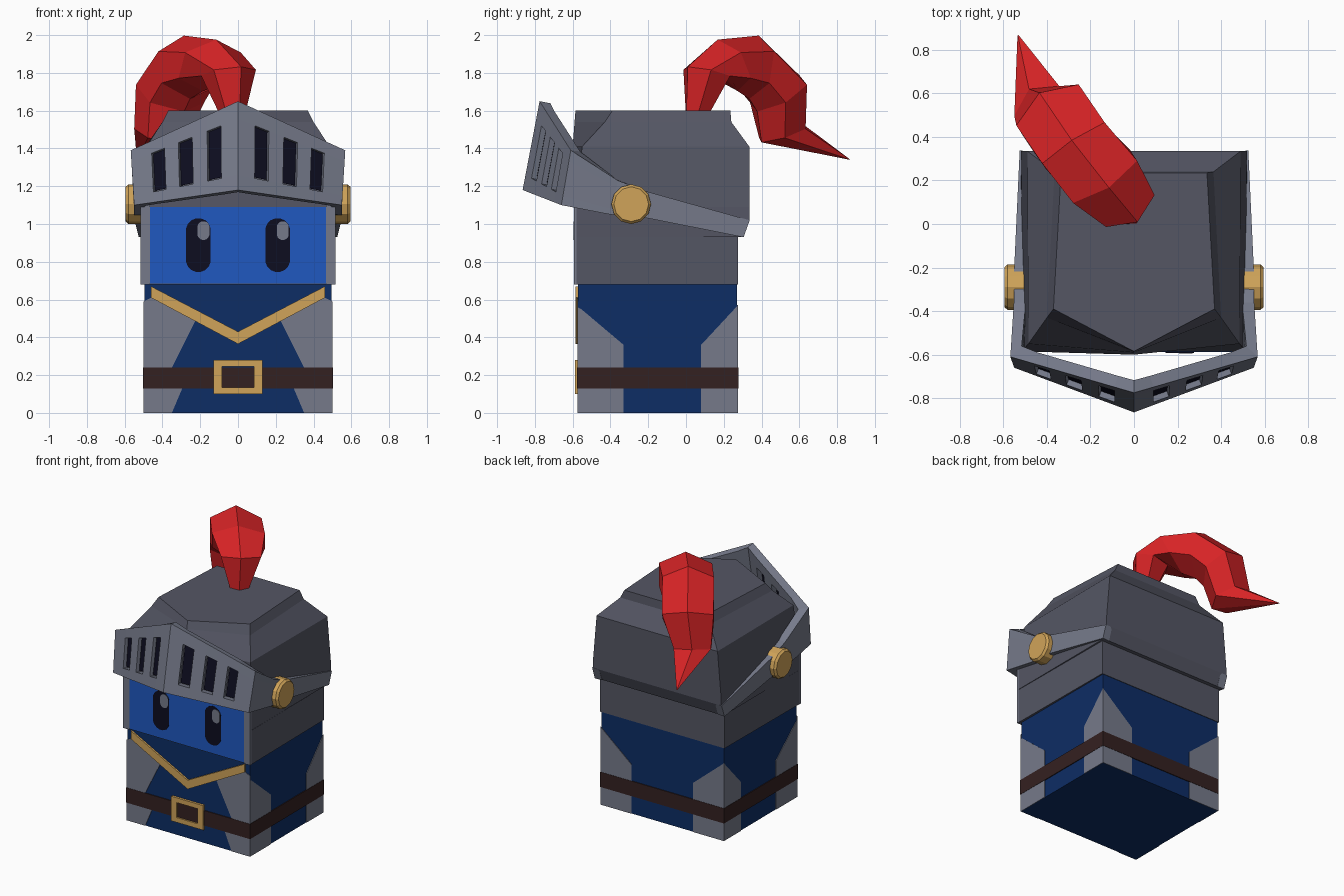
import bpy, bmesh, math
from mathutils import Vector

if "Cube" in bpy.data.objects:
    bpy.data.objects.remove(bpy.data.objects["Cube"])


def material(name, r, g, b):
    m = bpy.data.materials.new(name)
    m.diffuse_color = (r, g, b, 1)
    m.use_nodes = True
    m.node_tree.nodes["Principled BSDF"].inputs["Base Color"].default_value = m.diffuse_color
    return m


STEEL = material("light steel", .18, .195, .255)
DARK = material("dark steel", .089, .093, .127)
GOLD = material("gold", .63, .37, .10)
FACE = material("bright blue", .014, .098, .53)
CLOTH = material("navy cloth", .004, .026, .13)
BROWN = material("brown leather", .034, .015, .015)
RED = material("red plume", .68, .017, .019)
BLACK = material("eye black", .004, .004, .014)


def make(name, verts, faces, mat, fix=True):
    me = bpy.data.meshes.new(name)
    me.from_pydata([tuple(v) for v in verts], [], faces)
    me.materials.append(mat)
    if fix:
        bm = bmesh.new()
        bm.from_mesh(me)
        bmesh.ops.recalc_face_normals(bm, faces=bm.faces)
        bm.to_mesh(me)
        bm.free()
    ob = bpy.data.objects.new(name, me)
    bpy.context.collection.objects.link(ob)
    return ob


def loft(name, rings, mat):
    """Closed skin over rings with equal point counts, with end caps."""
    n, verts = len(rings[0]), [p for r in rings for p in r]
    faces = [list(range(n)), list(range(len(verts) - n, len(verts)))]
    for i in range(len(rings) - 1):
        for j in range(n):
            k = (j + 1) % n
            faces.append([i * n + j, i * n + k, i * n + n + k, i * n + n + j])
    return make(name, verts, faces, mat)


def box(name, x0, x1, y0, y1, z0, z1, mat):
    ring = lambda z: [(x0, y0, z), (x1, y0, z), (x1, y1, z), (x0, y1, z)]
    return loft(name, [ring(z0), ring(z1)], mat)


def plate(name, axis, at, depth, pts, mat):
    """Flat outline (u, z) on a wall, from 'at' to 'at + depth' along the axis."""
    def put(d):
        return [(u, d, z) if axis == 'y' else (d, u, z) for u, z in pts]
    return loft(name, [put(at), put(at + depth)], mat)


def mirrored(pts):
    return [(-u, z) for u, z in pts]


# Body, belt and buckle
box("body", -.496, .496, -.571, .271, 0, .70, CLOTH)
box("belt", -.502, .502, -.577, .277, .13, .24, BROWN)
for nm, x0, x1, z0, z1 in (("left", -.13, -.085, .10, .28), ("right", .085, .13, .10, .28),
                           ("bottom", -.085, .085, .10, .135), ("top", -.085, .085, .245, .28)):
    box("buckle_" + nm, x0, x1, -.588, -.57, z0, z1, GOLD)

# Armour plates at the corners of the body
front = [(.5, 0), (.35, 0), (.295, .13), (.35, .24), (.22, .5), (.46, .61), (.5, .59)]
back = [(.5, 0), (.25, 0), (.25, .36), (.5, .57)]
side_front = [(-.575, 0), (-.33, 0), (-.33, .36), (-.555, .55), (-.575, .56)]
side_back = [(.275, 0), (.08, 0), (.08, .36), (.275, .57)]
for s, nm in ((1, "right"), (-1, "left")):
    flip = (lambda p: p) if s > 0 else mirrored
    plate("front_plate_" + nm, 'y', -.571, -.004, flip(front), STEEL)
    plate("back_plate_" + nm, 'y', .271, .004, flip(back), STEEL)
    plate("side_front_plate_" + nm, 'x', s * .496, s * .004, side_front, STEEL)
    plate("side_back_plate_" + nm, 'x', s * .496, s * .004, side_back, STEEL)

# Gold V collar
plate("collar", 'y', -.57, -.014, [(-.46, .67), (-.46, .61), (0, .365), (.46, .61),
                                   (.46, .67), (0, .43)], GOLD)


# Helmet shell: z, front centre y, front corner x/y, back corner x/y
def helm_ring(z, fc, fx, fy, bx, by):
    return [(0, fc, z), (fx, fy, z), (bx, by, z), (-bx, by, z), (-fx, fy, z)]


loft("helmet", [helm_ring(*r) for r in (
    (.68, -.585, .513, -.585, .505, .275),
    (.93, -.585, .513, -.585, .505, .275),
    (.932, -.585, .514, -.585, .515, .30),
    (1.02, -.585, .514, -.585, .52, .335),
    (1.09, -.585, .514, -.585, .518, .335),
    (1.41, -.60, .485, -.55, .49, .335),
    (1.54, -.59, .40, -.43, .365, .24),
    (1.60, -.585, .37, -.39, .335, .235))], DARK)

# Face, cheek strips and eyes
plate("face", 'y', -.58, -.009, [(-.465, .685), (.465, .685), (.465, 1.09), (-.465, 1.09)], FACE)
for s, nm in ((1, "right"), (-1, "left")):
    plate("cheek_" + nm, 'y', -.58, -.014, [(s * .465, .68), (s * .515, .68),
                                            (s * .515, 1.1), (s * .465, 1.1)], STEEL)


def oval(cx, cz, r, half):
    """Upright pill outline."""
    pts = []
    for k in range(16):
        a = math.pi * (k + .5) / 8
        lift = math.copysign(half - r, math.sin(a))
        pts.append((cx + r * math.cos(a), cz + lift + r * math.sin(a)))
    return pts


for s, nm in ((1, "right"), (-1, "left")):
    plate("eye_" + nm, 'y', -.588, -.004, oval(s * .21, .888, .066, .143), BLACK)
    plate("eye_glint_" + nm, 'y', -.591, -.004, oval(s * .21 + .027, .965, .032, .05), STEEL)

# Visor: columns from the left arm round the front to the right arm
B0, T0 = Vector((0, -.865, 1.18)), Vector((0, -.775, 1.65))
B1, T1 = Vector((.55, -.66, 1.10)), Vector((.568, -.61, 1.39))
ARM = [((.55, -.40, 1.05), (.552, -.36, 1.23)), ((.55, -.2, 1.03), (.55, -.2, 1.17)),
       ((.525, .305, .93), (.525, .337, 1.02))]
CUTS = [0, .16, .29, .43, .56, .69, .81, 1]
right = [(B0.lerp(B1, u), T0.lerp(T1, u)) for u in CUTS]
right += [(Vector(b), Vector(t)) for b, t in ARM]
mir = lambda v: Vector((-v.x, v.y, v.z))
columns = [(mir(b), mir(t)) for b, t in right[:0:-1]] + right
verts = [b.lerp(t, v) for b, t in columns for v in (0, .17, .8, 1)]
solid, slots = [], []
centre = len(right) - 1
for i in range(len(columns) - 1):
    step = i - centre if i >= centre else centre - 1 - i
    for j in range(3):
        quad = [i * 4 + j, i * 4 + 4 + j, i * 4 + 5 + j, i * 4 + 1 + j]
        (slots if j == 1 and step in (1, 3, 5) else solid).append(quad)
visor = make("visor", verts, solid, STEEL, fix=False)
mod = visor.modifiers.new("thickness", 'SOLIDIFY')
mod.thickness, mod.offset, mod.use_even_offset = .055, -1, True
# Dark backs of the visor slots
back_verts = [v + Vector((0, .028, .004)) for v in verts]
slot_back = make("visor_slots", back_verts, slots, BLACK, fix=False)
bm = bmesh.new()
bm.from_mesh(slot_back.data)
bmesh.ops.delete(bm, geom=[v for v in bm.verts if not v.link_faces], context='VERTS')
bm.to_mesh(slot_back.data)
bm.free()

# Hinge bolts
for s, nm in ((1, "right"), (-1, "left")):
    rings = []
    for x, r in ((.48, .105), (.58, .105), (.595, .092)):
        rings.append([(s * x, -.29 + r * math.cos(k * math.pi / 6),
                       1.105 + r * math.sin(k * math.pi / 6)) for k in range(12)])
    loft("hinge_" + nm, rings, GOLD)

# Plume: centre, half width, half depth, angle of the outer side
H, W, Z = Vector((-.55, .835, 0)), Vector((.835, .55, 0)), Vector((0, 0, 1))
rings = []
for c, w, d, deg in (((-.03, .06, 1.58), .06, .07, 180),
                     ((-.05, .11, 1.80), .14, .125, 165),
                     ((-.15, .22, 1.84), .185, .15, 115),
                     ((-.27, .36, 1.83), .18, .17, 80),
                     ((-.36, .49, 1.69), .18, .165, 35),
                     ((-.41, .51, 1.48), .13, .14, 20),
                     ((-.532, .865, 1.342), .003, .003, 20)):
    a = math.radians(deg)
    out = H * math.cos(a) + Z * math.sin(a)
    rings.append([Vector(c) + out * d * math.cos(k * math.pi / 3)
                  + W * w * 1.1 * math.sin(k * math.pi / 3) for k in range(6)])
loft("plume", rings, RED)
